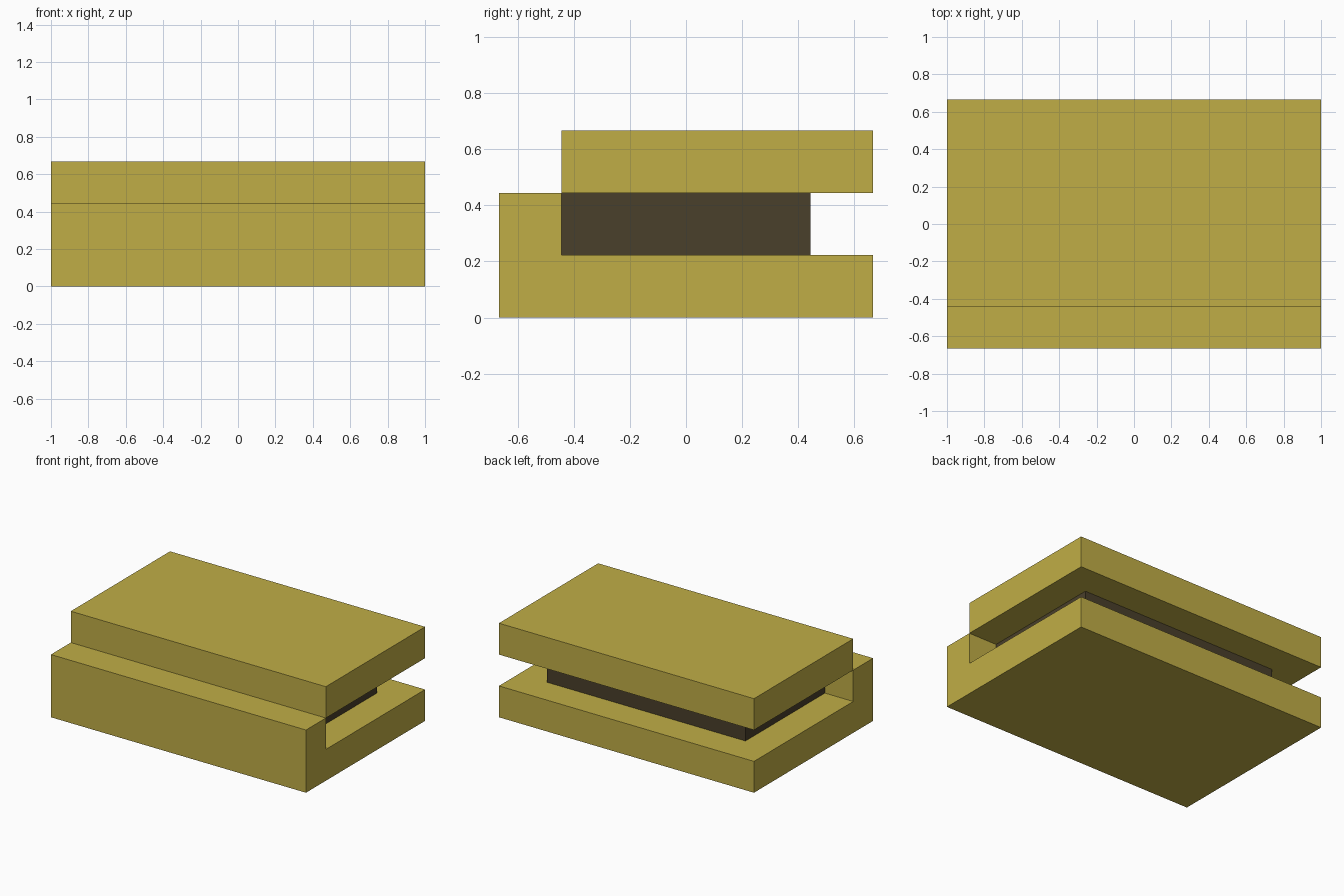
import bpy
import bmesh

cube = bpy.data.objects.get("Cube")
if cube:
    bpy.data.objects.remove(cube, do_unlink=True)

U = 2 / 9  # grid module: the model is 9 x 6 x 3 modules


def make_material(name, rgb):
    mat = bpy.data.materials.new(name)
    mat.use_nodes = True
    color = (*rgb, 1.0)
    mat.diffuse_color = color
    bsdf = next(n for n in mat.node_tree.nodes if n.type == 'BSDF_PRINCIPLED')
    bsdf.inputs["Base Color"].default_value = color
    return mat


def extrude_profile(name, profile, half_width, mat):
    """Extrude a (y, z) profile, given in modules, symmetrically along x."""
    bm = bmesh.new()
    face = bm.faces.new([bm.verts.new((-half_width * U, y * U, z * U)) for y, z in profile])
    result = bmesh.ops.extrude_face_region(bm, geom=[face])
    moved = [v for v in result["geom"] if isinstance(v, bmesh.types.BMVert)]
    bmesh.ops.translate(bm, verts=moved, vec=(2 * half_width * U, 0, 0))
    bmesh.ops.recalc_face_normals(bm, faces=bm.faces)
    mesh = bpy.data.meshes.new(name)
    bm.to_mesh(mesh)
    bm.free()
    mesh.materials.append(mat)
    obj = bpy.data.objects.new(name, mesh)
    bpy.context.collection.objects.link(obj)
    return obj


def rectangle(y0, y1, z0, z1):
    return [(y0, z0), (y1, z0), (y1, z1), (y0, z1)]


yellow = make_material("mustard yellow", (0.527, 0.423, 0.061))
brown = make_material("dark brown", (0.067, 0.050, 0.024))

# L-shaped base with a raised front lip
extrude_profile("base_with_front_lip",
                [(-3, 0), (3, 0), (3, 1), (-2, 1), (-2, 2), (-3, 2)], 4.5, yellow)

# Recessed dark core between base and top
extrude_profile("inner_core", rectangle(-2, 2, 1, 2), 3.5, brown)

# Top slab, set back behind the lip
extrude_profile("top_slab", rectangle(-2, 3, 2, 3), 4.5, yellow)
